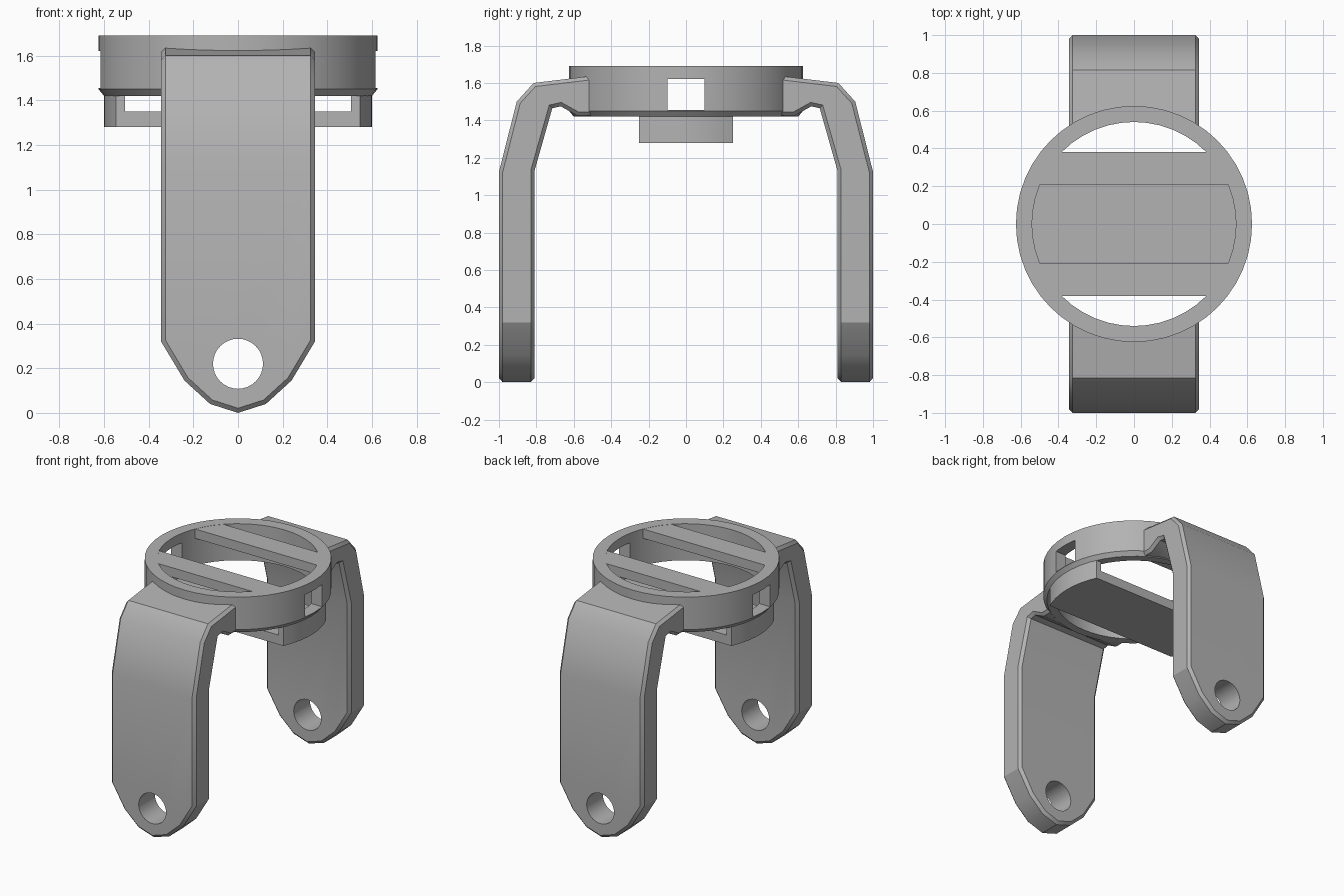
import bpy, bmesh
from math import sin, cos, asin, pi, radians, sqrt

cube = bpy.data.objects.get("Cube")
if cube:
    bpy.data.objects.remove(cube)

grey = bpy.data.materials.new("plain grey")
grey.use_nodes = True
grey.diffuse_color = (0.45, 0.45, 0.45, 1)
grey.node_tree.nodes["Principled BSDF"].inputs["Base Color"].default_value = (0.45, 0.45, 0.45, 1)


def finish(name, bm):
    bmesh.ops.recalc_face_normals(bm, faces=bm.faces)
    me = bpy.data.meshes.new(name)
    bm.to_mesh(me)
    bm.free()
    me.materials.append(grey)
    ob = bpy.data.objects.new(name, me)
    bpy.context.scene.collection.objects.link(ob)
    return ob


def prism(name, outline, axis, lo, hi):
    """Extrude a 2D outline along one axis."""
    place = {"x": lambda a, b, h: (h, a, b),
             "y": lambda a, b, h: (a, h, b),
             "z": lambda a, b, h: (a, b, h)}[axis]
    bm = bmesh.new()
    face = bm.faces.new([bm.verts.new(place(a, b, lo)) for a, b in outline])
    new = bmesh.ops.extrude_face_region(bm, geom=[face])["geom"]
    bmesh.ops.translate(bm, vec=place(0, 0, hi - lo),
                        verts=[v for v in new if isinstance(v, bmesh.types.BMVert)])
    return finish(name, bm)


def circle(r, n, cx=0, cy=0):
    return [(cx + r * cos(2 * pi * i / n), cy + r * sin(2 * pi * i / n)) for i in range(n)]


def arc(r, y0, y1, n=10):
    """Right-hand arc of a circle between two y values."""
    a, b = asin(y0 / r), asin(y1 / r)
    return [(r * cos(a + (b - a) * i / n), r * sin(a + (b - a) * i / n)) for i in range(n + 1)]


def slab(r, y0, y1):
    """Strip of a disc between two y values."""
    right = arc(r, y0, y1)
    return right + [(-x, y) for x, y in reversed(right)]


def boolean(ob, cutter, op="DIFFERENCE"):
    m = ob.modifiers.new(op.lower(), "BOOLEAN")
    m.operation, m.object, m.solver = op, cutter, "EXACT"
    cutter.hide_render = True
    cutter.hide_set(True)
    cutters.append(cutter)


def bake(ob):
    """Apply the modifier stack and shade the result."""
    dg = bpy.context.evaluated_depsgraph_get()
    dg.update()
    me = bpy.data.meshes.new_from_object(ob.evaluated_get(dg))
    ob.modifiers.clear()
    ob.data = me
    me.materials.clear()
    me.materials.append(grey)


cutters = []
parts = []

# Round collar with a chamfered lower rim
profile = [(0.54, 1.42), (0.60, 1.42), (0.625, 1.45), (0.625, 1.69), (0.54, 1.69)]
SEG = 48
bm = bmesh.new()
rings = [[bm.verts.new((r * cos(2 * pi * i / SEG), r * sin(2 * pi * i / SEG), z))
          for i in range(SEG)] for r, z in profile]
for k in range(len(rings)):
    a, b = rings[k], rings[(k + 1) % len(rings)]
    for i in range(SEG):
        j = (i + 1) % SEG
        bm.faces.new((a[i], a[j], b[j], b[i]))
collar = finish("collar", bm)
window = [(-0.1, 1.455), (0.1, 1.455), (0.1, 1.62), (-0.1, 1.62)]
boolean(collar, prism("window_cutter", window, "x", -1, 1))
parts.append(collar)

# Two flat bars across the top, either side of the slot
parts.append(prism("back_bar", slab(0.58, 0.21, 0.38), "z", 1.62, 1.689))
parts.append(prism("front_bar", slab(0.58, -0.38, -0.21), "z", 1.62, 1.689))

# Hanging tray with curved end blocks
parts.append(prism("tray_plate", slab(0.60, -0.25, 0.25), "z", 1.28, 1.35))
block = arc(0.60, -0.25, 0.25) + arc(0.565, 0.25, -0.25)
parts.append(prism("left_tray_end", block, "z", 1.35, 1.44))
parts.append(prism("right_tray_end", [(-x, y) for x, y in block], "z", 1.35, 1.44))

# Bent legs: side profile crossed with the tapered front outline
side = [(1.0, -0.1), (1.0, 1.125), (0.905, 1.50), (0.815, 1.60), (0.40, 1.65),
        (0.40, 1.425), (0.58, 1.425), (0.67, 1.475), (0.715, 1.465), (0.81, 1.13), (0.81, -0.1)]
half = [(0.345, 0.32), (0.24, 0.145), (0.125, 0.04)]
front = ([(-0.345, 2), (0.345, 2)] + half + [(0, 0)] + [(-x, z) for x, z in reversed(half)])
for name, s in (("front_leg", -1), ("back_leg", 1)):
    leg = prism(name, [(s * y, z) for y, z in side], "x", -0.5, 0.5)
    boolean(leg, prism(name + "_outline_cutter", front, "y", -1.2, 1.2), "INTERSECT")
    bevel = leg.modifiers.new("chamfer", "BEVEL")
    bevel.width, bevel.segments = 0.02, 1
    bevel.limit_method, bevel.angle_limit = "ANGLE", radians(65)
    boolean(leg, prism(name + "_hole_cutter", circle(0.112, 32, 0, 0.22), "y", -1.2, 1.2))
    boolean(leg, prism(name + "_collar_cutter", circle(0.585, SEG), "z", 1, 2))
    parts.append(leg)

for ob in parts:
    if ob.modifiers:
        bake(ob)
for c in cutters:
    bpy.data.objects.remove(c)

bpy.ops.object.select_all(action="DESELECT")
for ob in parts:
    ob.select_set(True)
bpy.context.view_layer.objects.active = collar
bpy.ops.object.shade_smooth_by_angle(angle=radians(30))
